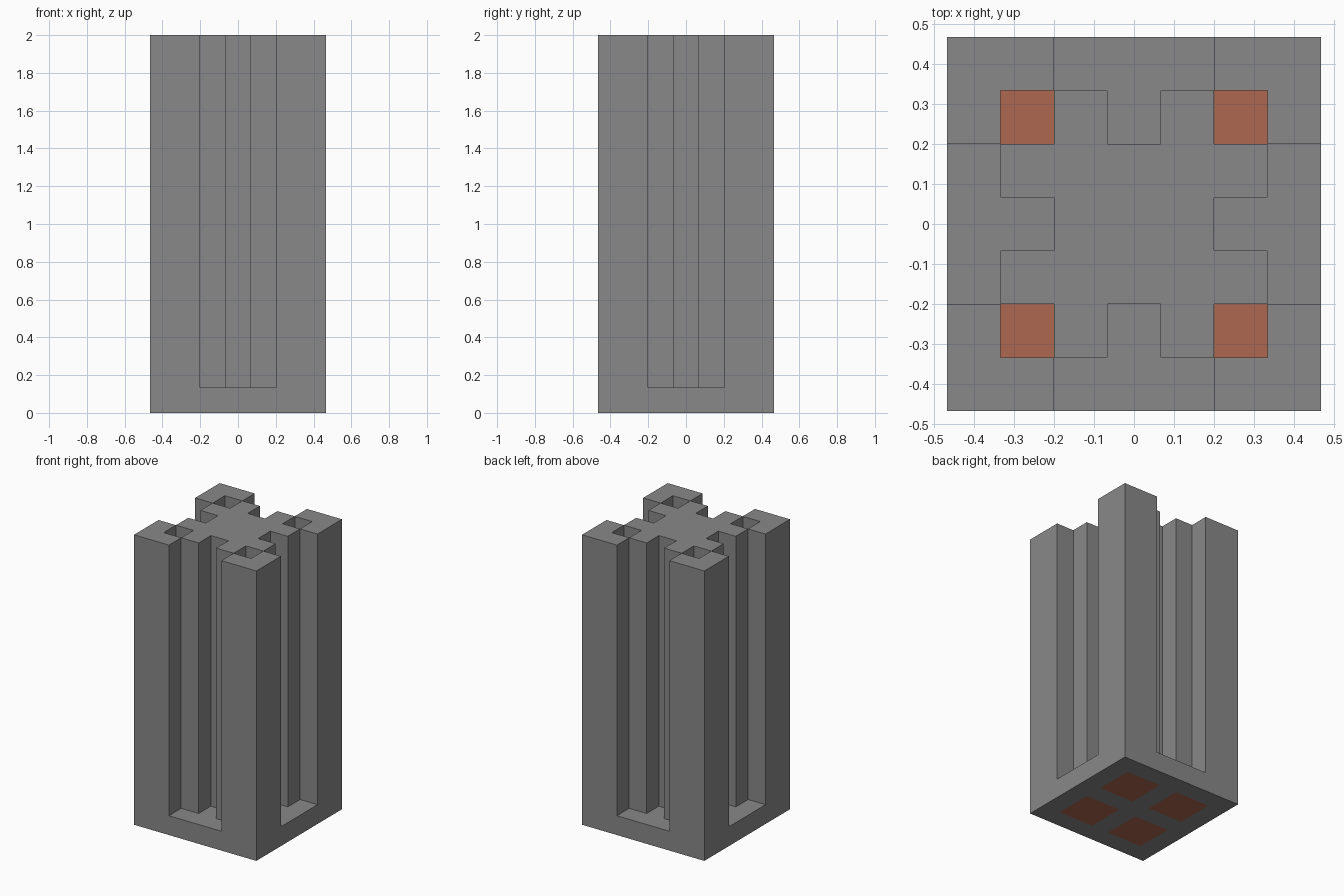
import bpy, bmesh
from math import pi
from mathutils import Matrix, Vector

if "Cube" in bpy.data.objects:
    bpy.data.objects.remove(bpy.data.objects["Cube"])

CELL = 2 / 15          # module: 7 x 7 x 15 cells
SLAB, TOP = 1, 15      # slab top and overall height in cells


def material(name, rgb):
    m = bpy.data.materials.new(name)
    m.use_nodes = True
    color = (*rgb, 1)
    m.diffuse_color = color
    m.node_tree.nodes["Principled BSDF"].inputs["Base Color"].default_value = color
    return m


grey = material("stone grey", (0.25, 0.25, 0.25))
red = material("brick red", (0.42, 0.14, 0.08))


def finish(name, bm, mats):
    bmesh.ops.recalc_face_normals(bm, faces=bm.faces)
    bmesh.ops.scale(bm, vec=(CELL,) * 3, verts=bm.verts)
    mesh = bpy.data.meshes.new(name)
    bm.to_mesh(mesh)
    bm.free()
    for m in mats:
        mesh.materials.append(m)
    obj = bpy.data.objects.new(name, mesh)
    bpy.context.collection.objects.link(obj)
    return obj


def raise_faces(bm, height):
    """Extrude all faces upward, keeping the originals as the underside."""
    out = bmesh.ops.extrude_face_region(bm, geom=bm.faces[:], use_keep_orig=True)
    verts = [g for g in out["geom"] if isinstance(g, bmesh.types.BMVert)]
    bmesh.ops.translate(bm, vec=(0, 0, height), verts=verts)


def column(name, outline):
    bm = bmesh.new()
    bm.faces.new([bm.verts.new((x, y, SLAB)) for x, y in outline])
    raise_faces(bm, TOP - SLAB)
    return finish(name, bm, [grey])


def turned(points, quarter):
    rot = Matrix.Rotation(quarter * pi / 2, 2)
    return [rot @ Vector(p) for p in points]


# Base slab with four red blocks set into it
bm = bmesh.new()
bmesh.ops.create_grid(bm, x_segments=7, y_segments=7, size=3.5)
raise_faces(bm, SLAB)
for f in bm.faces:
    c = f.calc_center_median()
    f.material_index = int(all(0.6 < abs(v) < 2.4 for v in c.xy))
finish("base_slab", bm, [grey, red])

# Central column: notched cross, one quarter of the outline turned four times
quarter_outline = [(1.5, 0.5), (2.5, 0.5), (2.5, 1.5), (1.5, 1.5),
                   (1.5, 2.5), (0.5, 2.5), (0.5, 1.5)]
column("central_column", [p for q in range(4) for p in turned(quarter_outline, q)])

# Corner posts: L-shaped, each leaving a shaft down to a red block
post_outline = [(1.5, 2.5), (2.5, 2.5), (2.5, 1.5), (3.5, 1.5), (3.5, 3.5), (1.5, 3.5)]
for q, place in enumerate(("back_left", "back_right", "front_right", "front_left")):
    column(place + "_post", turned(post_outline, q))
